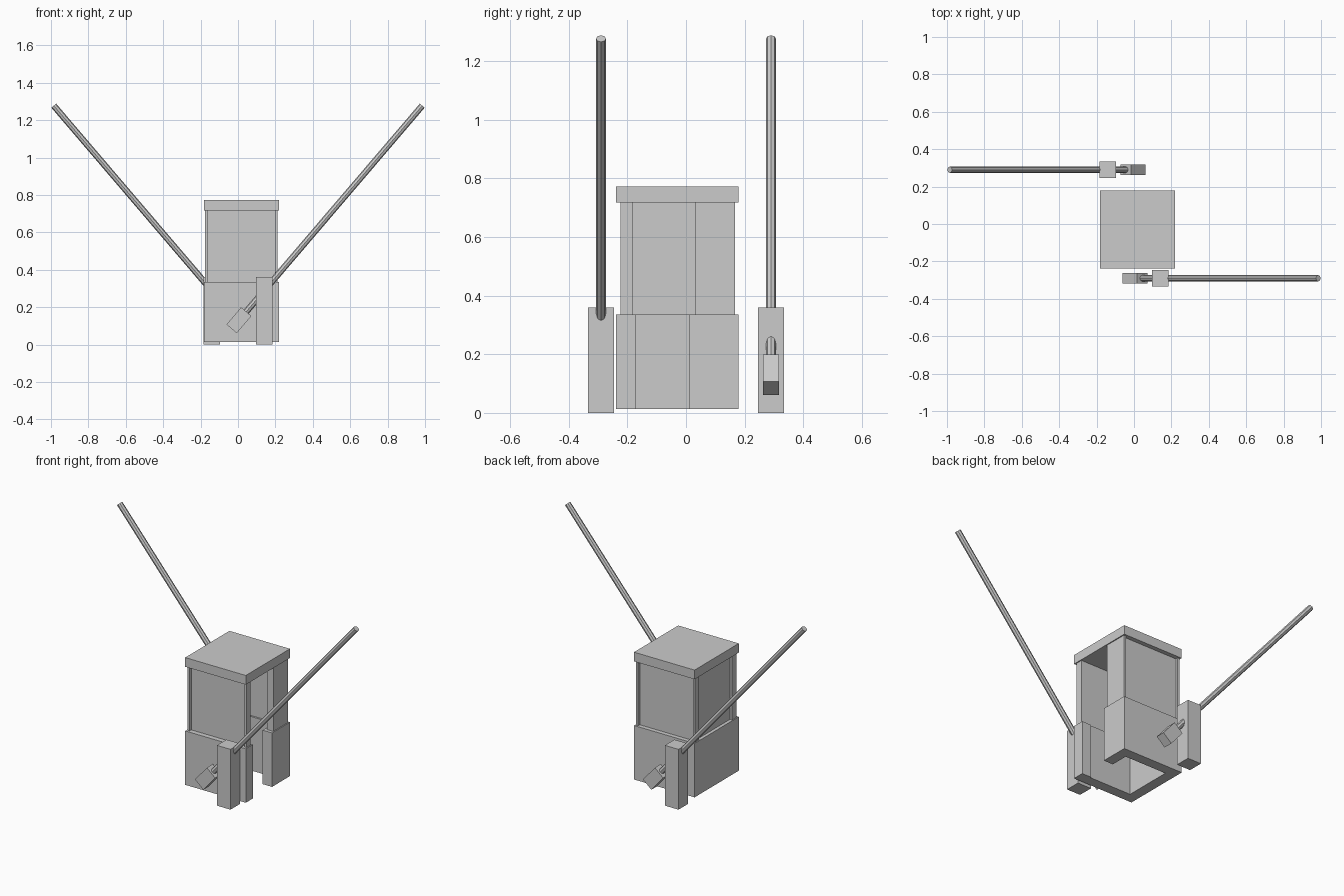
import bpy, bmesh
from math import radians, pi
from mathutils import Matrix, Vector

if "Cube" in bpy.data.objects:
    bpy.data.objects.remove(bpy.data.objects["Cube"])


def add_object(name, bm):
    mesh = bpy.data.meshes.new(name)
    bm.to_mesh(mesh)
    bm.free()
    obj = bpy.data.objects.new(name, mesh)
    bpy.context.collection.objects.link(obj)
    return obj


def box(name, x, y, z, m=Matrix()):
    """Box from min/max pairs, optionally transformed."""
    bm = bmesh.new()
    size = [r[1] - r[0] for r in (x, y, z)]
    mid = [(r[1] + r[0]) / 2 for r in (x, y, z)]
    bmesh.ops.create_cube(bm, size=1, matrix=m @ Matrix.Translation(mid) @ Matrix.Diagonal((*size, 1)))
    return add_object(name, bm)


def prism(name, outline, z):
    """Extrude a plan outline between two heights."""
    bm = bmesh.new()
    face = bm.faces.new([bm.verts.new((x, y, z[0])) for x, y in outline])
    top = bmesh.ops.extrude_face_region(bm, geom=[face])["geom"]
    bmesh.ops.translate(bm, vec=(0, 0, z[1] - z[0]),
                        verts=[v for v in top if isinstance(v, bmesh.types.BMVert)])
    bmesh.ops.recalc_face_normals(bm, faces=bm.faces)
    return add_object(name, bm)


def wall_outline(x, y, t, door):
    """Hollow rectangular plan with a door gap on the +x side."""
    (x0, x1), (y0, y1), (d0, d1) = x, y, door
    return [(x1, d0), (x1, y0), (x0, y0), (x0, y1), (x1, y1), (x1, d1),
            (x1 - t, d1), (x1 - t, y1 - t), (x0 + t, y1 - t),
            (x0 + t, y0 + t), (x1 - t, y0 + t), (x1 - t, d0)]


# Booth: thick open-bottomed lower walls and roof slab
X, Y = (-0.182, 0.218), (-0.238, 0.179)
prism("lower_walls", wall_outline(X, Y, 0.062, (-0.17, 0.01)), (0.013, 0.335))
box("roof", X, Y, (0.718, 0.773))

# Upper walls: recessed panels between slim corner strips
ux, uy, uz = (-0.177, 0.212), (-0.223, 0.168), (0.335, 0.718)
r, t, w = 0.015, 0.04, 0.014
box("front_panel", (ux[0] + w, ux[1] - w), (uy[0] + r, uy[0] + t), uz)
box("back_panel", (ux[0] + w, ux[1] - w), (uy[1] - t, uy[1] - r), uz)
box("left_panel", (ux[0] + r, ux[0] + t), (uy[0] + t, uy[1] - t), uz)
box("door_side_panel", (ux[1] - t, ux[1]), (0.03, uy[1] - t), uz)
for side, xs in (("left", (ux[0], ux[0] + w)), ("right", (ux[1] - w, ux[1]))):
    box(side + "_front_corner", xs, (uy[0], uy[0] + t), uz)
    box(side + "_back_corner", xs, (uy[1] - t, uy[1]), uz)

# Barrier gates: post, raised pole and counterweight, repeated half a turn round
pivot, tip, gate_y = Vector((0.005, -0.29, 0.13)), Vector((0.985, -0.29, 1.277)), -0.29
axis = tip - pivot
tilt = Matrix.Translation(pivot) @ axis.to_track_quat('Z', 'Y').to_matrix().to_4x4()
for side, turn in (("front", 0), ("back", pi)):
    spin = Matrix.Rotation(turn, 4, 'Z')
    box(side + "_barrier_post", (0.095, 0.185), (-0.335, -0.245), (0, 0.36), spin)
    frame = Matrix.Translation(pivot) @ Matrix.Rotation(radians(90) - axis.xz.angle_signed(Vector((1, 0))), 4, 'Y')
    box(side + "_counterweight", (-0.036, 0.036), (-0.028, 0.028), (-0.06, 0.06), spin @ frame)
    bm = bmesh.new()
    bmesh.ops.create_cone(bm, cap_ends=True, segments=8, radius1=0.017, radius2=0.017,
                          depth=axis.length,
                          matrix=spin @ frame @ Matrix.Translation((0, 0, axis.length / 2)))
    add_object(side + "_barrier_pole", bm)
